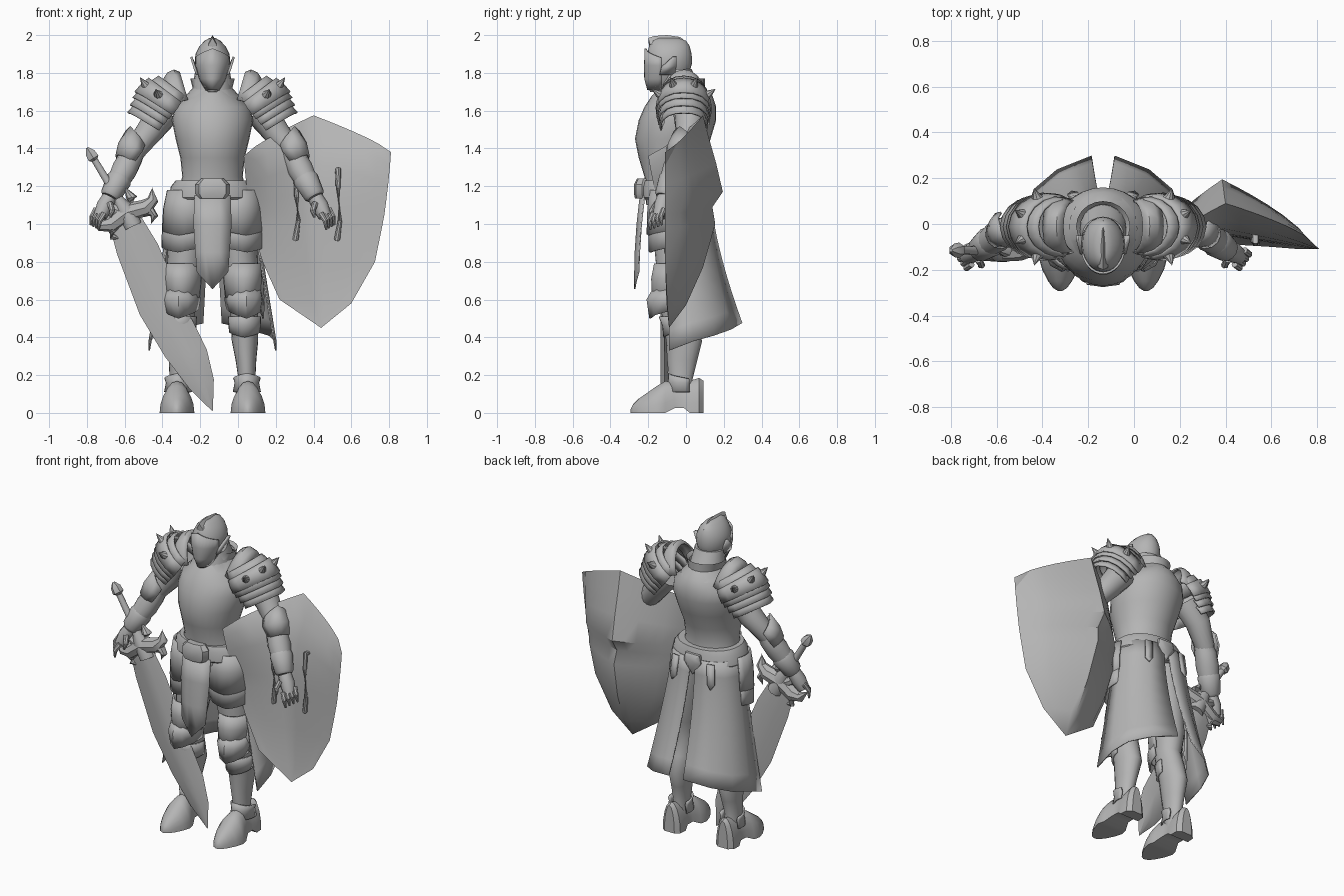
import bpy, bmesh, math
from mathutils import Vector as V

CX = -0.135          # the figure stands left of centre, its parts are modelled around it
steel = bpy.data.materials.new("grey steel")
steel.diffuse_color = (0.46, 0.46, 0.46, 1)


def make(name, verts, faces, mirror=False, solid=0, body=True):
    me = bpy.data.meshes.new(name)
    me.from_pydata([tuple(v) for v in verts], [], faces)
    bm = bmesh.new()
    bm.from_mesh(me)
    bmesh.ops.remove_doubles(bm, verts=bm.verts, dist=0.0005)
    bmesh.ops.recalc_face_normals(bm, faces=bm.faces)
    bm.to_mesh(me)
    bm.free()
    me.materials.append(steel)
    ob = bpy.data.objects.new(name, me)
    bpy.context.collection.objects.link(ob)
    ob.location.x = CX if body else 0
    if solid:
        m = ob.modifiers.new("thickness", 'SOLIDIFY')
        m.thickness, m.offset = solid, 0
    if mirror:
        ob.modifiers.new("mirror", 'MIRROR').use_mirror_merge = False
    return ob


def loft(name, rings, closed=True, caps=True, **kw):
    n = len(rings[0])
    faces = []
    for i in range(len(rings) - 1):
        for j in range(n if closed else n - 1):
            k = (j + 1) % n
            faces.append((i * n + j, i * n + k, (i + 1) * n + k, (i + 1) * n + j))
    if closed and caps:
        faces += [tuple(range(n)), tuple(range((len(rings) - 1) * n, len(rings) * n))]
    return make(name, [p for r in rings for p in r], faces, **kw)


def stack(name, rows, n=20, power=1.0, **kw):
    """Horizontal rings: z, centre x, half width, front y, back y."""
    rings = []
    for z, x, hw, yf, yb in rows:
        ring = []
        for i in range(n):
            c, s = math.cos(2 * math.pi * i / n), math.sin(2 * math.pi * i / n)
            c, s = (math.copysign(abs(q) ** power, q) for q in (c, s))
            ring.append((x + hw * c, (yf + yb) / 2 + (yb - yf) / 2 * s, z))
        rings.append(ring)
    return loft(name, rings, **kw)


def tube(name, pts, radii, n=12, **kw):
    pts = [V(p) for p in pts]
    rings = []
    for i, p in enumerate(pts):
        d = pts[min(i + 1, len(pts) - 1)] - pts[max(i - 1, 0)]
        q = d.to_track_quat('Z', 'Y')
        rings.append([p + q @ V((radii[i] * math.cos(a), radii[i] * math.sin(a), 0))
                      for a in (2 * math.pi * j / n for j in range(n))])
    return loft(name, rings, **kw)


def band(name, o, w, u, rows, amax, point=0, n=14, mirror=True, solid=0.01):
    """Curved armour plate: rows of (distance along w, radius along u, radius sideways)."""
    o, w, u = V(o), V(w).normalized(), V(u)
    u = (u - w * u.dot(w)).normalized()
    v = w.cross(u)
    rings = []
    for k, (t, ru, rv) in enumerate(rows):
        ring = []
        for j in range(n + 1):
            s = 2 * j / n - 1
            a = math.radians(amax) * s
            tip = point * (1 - abs(s)) if k == len(rows) - 1 else 0
            ring.append(o + w * (t + tip) + u * ru * math.cos(a) + v * rv * math.sin(a))
        rings.append(ring)
    return loft(name, rings, closed=False, mirror=mirror, solid=solid)


# Torso, neck and head
stack("cuirass", [(1.10, 0, .20, -.21, .10), (1.18, 0, .18, -.22, .08), (1.25, 0, .16, -.22, .07),
                  (1.35, 0, .17, -.25, .09), (1.45, 0, .195, -.27, .13), (1.55, 0, .215, -.25, .16),
                  (1.62, 0, .20, -.22, .16), (1.68, 0, .13, -.18, .14), (1.72, 0, .09, -.14, .10)],
      n=28)
stack("neck_mail", [(1.64, 0, .12, -.17, .12), (1.71, 0, .105, -.15, .09), (1.76, 0, .10, -.13, .06),
                    (1.82, 0, .09, -.12, .03)])
stack("gorget", [(1.67, 0, .15, -.18, .14), (1.72, 0, .105, -.14, .10), (1.77, 0, .118, -.12, .10),
                 (1.75, 0, .10, -.12, .085)], caps=False)
stack("helmet", [(1.70, 0, .025, -.19, -.09), (1.73, 0, .05, -.205, -.04), (1.79, 0, .078, -.212, .015),
                 (1.85, 0, .095, -.212, .032), (1.90, 0, .09, -.208, .03), (1.94, 0, .07, -.195, .02),
                 (1.97, 0, .042, -.18, 0), (1.985, 0, .015, -.15, -.04)], n=24)
band("visor", (0, -.1, 1.71), (0, 0, 1), (0, -1, 0),
     [(0, .10, .035), (.06, .116, .07), (.13, .117, .09), (.17, .114, .092)], 75, .05, mirror=False)
crest = [(-.195, 1.93), (-.20, 1.985), (-.17, 1.995), (-.10, 2.0), (-.03, 1.99), (.015, 1.95), (.03, 1.89)]
loft("helmet_crest", [[(0, y, z), (.022, y * .9 - .01, z - .035), (-.022, y * .9 - .01, z - .035)]
                      for y, z in crest])
loft("ear_wing", [[(.082, -.14, 1.79), (.082, -.06, 1.79)], [(.096, -.13, 1.83), (.096, -.05, 1.84)],
                  [(.112, -.07, 1.885), (.112, -.05, 1.885)]], closed=False, solid=.012, mirror=True)

# Belt, buckle and back tabs
stack("belt", [(1.13, 0, .225, -.225, .115), (1.14, 0, .232, -.235, .125), (1.20, 0, .22, -.235, .115),
               (1.23, 0, .195, -.225, .105)], n=28, power=.9)
stack("belt_buckle", [(1.135, 0, .07, -.27, -.19), (1.16, 0, .09, -.275, -.19), (1.21, 0, .09, -.275, -.19),
                      (1.24, 0, .06, -.26, -.19)], n=8, power=.7)
loft("back_medallion", [[(x * s, y, 1.15 + z * s) for x, z in
                         ((-.05, .05), (.05, .05), (.06, 0), (0, -.08), (-.06, 0))]
                        for s, y in ((1, .10), (1, .13), (.6, .145))])
loft("back_strap", [[(.10, .125, 1.16), (.145, .115, 1.16)], [(.11, .135, 1.04), (.155, .125, 1.04)],
                    [(.135, .14, 1.01), (.137, .14, 1.01)]], closed=False, solid=.012, mirror=True)

# Cloth: front tabard and split coat tails
loft("tabard", [[(-w, y + .015, z), (-w * .4, y, z - d * .6), (0, y - .006, z - d), (w * .4, y, z - d * .6),
                 (w, y + .015, z)] for z, w, y, d in
                ((1.15, .095, -.235, 0), (1.0, .10, -.252, 0), (.85, .09, -.262, 0), (.745, .082, -.266, .09))],
     closed=False, solid=.008)
top = [(.20, -.09), (.215, -.01), (.175, .07), (.10, .11), (.015, .125)]
low = [(.335, -.09, .33), (.335, .04, .38), (.30, .15, .41), (.20, .235, .44), (.05, .295, .475)]
rings = []
for i in range(9):
    t = i / 8
    rings.append([(a[0] + (b[0] - a[0]) * t ** 1.1, a[1] + (b[1] - a[1]) * t ** 1.5,
                   1.17 + (b[2] - 1.17) * t) for a, b in zip(top, low)])
loft("coat_tail", rings, closed=False, solid=.008, mirror=True)

# Legs and their armour
stack("leg", [(1.12, .09, .10, -.19, .08), (.9, .13, .105, -.17, .08), (.7, .16, .088, -.15, .06),
              (.58, .165, .072, -.14, .03), (.48, .17, .072, -.12, .06), (.38, .172, .07, -.105, .085),
              (.28, .177, .055, -.10, .06), (.18, .182, .045, -.09, .035), (.08, .185, .05, -.08, .05)],
      mirror=True)
band("hip_plate_lower", (.135, -.06, 1.02), (0, 0, -1), (.35, -.9, 0),
     [(0, .13, .122), (.08, .136, .128), (.13, .136, .13)], 95, .04)
band("hip_plate_upper", (.125, -.06, 1.18), (0, 0, -1), (.35, -.9, 0),
     [(0, .13, .108), (.1, .142, .13), (.2, .146, .137)], 95, .04)
band("thigh_plate", (.16, -.05, .79), (0, 0, -1), (.1, -1, 0),
     [(0, .115, .092), (.08, .13, .098), (.19, .125, .088)], 95, .04)
band("knee_plate", (.165, -.05, .65), (0, 0, -1), (.1, -1, 0),
     [(0, .125, .09), (.05, .155, .098), (.10, .14, .088)], 90, .05, n=6)
band("shin_plate", (.17, -.02, .51), (0, 0, -1), (0, -1, 0),
     [(0, .12, .082), (.05, .10, .08), (.08, .095, .078)], 90, .03)
band("knee_back_plate", (.165, -.04, .72), (0, 0, -1), (1, .2, 0),
     [(0, .10, .10), (.1, .105, .09), (.15, .105, .07)], 50, .07)
band("ankle_plate", (.182, -.01, .15), (0, 0, 1), (0, -1, 0),
     [(-.04, .085, .07), (.01, .08, .06), (.03, .08, .068)], 110, .03)
boot = []
for y, w, z0, h in [(-.293, .008, 0, .02), (-.28, .03, 0, .045), (-.25, .052, 0, .075), (-.20, .078, 0, .11),
                    (-.15, .092, 0, .145), (-.11, .082, 0, .168), (-.06, .06, .025, .165),
                    (-.01, .058, .025, .165), (.02, .066, 0, .17), (.07, .062, 0, .185), (.092, .035, 0, .17)]:
    boot.append([(.188 + w * math.cos(a), y, z0 + (h - z0) * math.sin(a))
                 for a in (math.pi * j / 10 for j in range(11))])
loft("boot", boot, mirror=True)

# Shoulder armour: overlapping pointed bands with spikes
O, W, U = V((.20, -.012, 1.67)), V((.6, 0, -.8)), V((.8, 0, .6))
band("shoulder_neck_guard", (.17, -.01, 1.63), (1, 0, -.3), (.1, 0, 1),
     [(-.045, .165, .11), (-.02, .185, .12), (.015, .18, .125), (.05, .15, .125)], 85, n=10)
for i, (t, h, ru, rv) in enumerate([(-.04, .07, .145, .125), (.0, .08, .18, .14), (.05, .06, .17, .137),
                                    (.10, .05, .158, .13), (.14, .05, .145, .12)]):
    band(f"shoulder_plate_{i + 1}", O, W, U,
         [(t, ru - .012, rv - .01), (t + h * .5, ru, rv), (t + h, ru + .004, rv + .005)], 105, .025, n=10)
for i, deg in enumerate((-62, -22, 22, 62)):
    a = math.radians(deg)
    d = (U * math.cos(a) * 1.2 + W.cross(U) * math.sin(a))
    p = O + W * .04 + d * .135
    tube(f"shoulder_spike_{i + 1}", [p, p + d * .018, p + d * .055 - W * .015], [.026, .02, .001], 8, mirror=True)

# Arms and gauntlets
S, E, R = V((.25, .015, 1.60)), V((.415, -.02, 1.385)), V((.545, -.115, 1.14))
tube("upper_arm", [S, S.lerp(E, .5) + V((0, .02, 0)), E, E + V((.02, -.01, -.03))], [.085, .073, .058, .05],
     16, mirror=True)
tube("forearm", [E + V((-.02, 0, .03)), E.lerp(R, .15), E.lerp(R, .4), E.lerp(R, .75), R],
     [.05, .064, .068, .055, .044], 16, mirror=True)
tube("cuff", [E.lerp(R, .55), E.lerp(R, .62), E.lerp(R, .95), R], [.06, .068, .056, .045], 14, mirror=True)
band("elbow_plate", E + V((.005, 0, 0)), E - R, (.6, -.45, .3),
     [(-.07, .07, .06), (0, .088, .08), (.04, .085, .072)], 90, .06, n=6)
tube("palm", [R, R + V((.025, -.01, -.045)), R + V((.05, -.025, -.10))], [.04, .045, .036], 10, mirror=True)
for i in range(4):
    b = R + V((.03 + i * .014, -.06 + i * .02, -.085 + i * .008))
    tube(f"finger_{i + 1}", [b, b + V((.022, -.018, -.04)), b + V((.028, -.012, -.085))],
         [.015, .014, .006], 8, mirror=True)
tube("thumb", [R + V((.0, -.04, -.03)), R + V((-.015, -.065, -.07)), R + V((-.005, -.07, -.105))],
     [.017, .015, .007], 8, mirror=True)

# Shield: thick body with a smooth front, a ridged back and two grips
# rows: left rim, centre (x, front y, back y, z), right rim
key = [((.03, -.20, 1.36), (.40, .09, .09, 1.575), (.81, -.11, 1.38)),
       ((.035, -.19, 1.30), (.395, .025, .12, 1.46), (.805, -.11, 1.31)),
       ((.045, -.17, 1.20), (.39, -.02, .16, 1.32), (.795, -.11, 1.21)),
       ((.053, -.15, 1.11), (.385, -.04, .195, 1.17), (.783, -.11, 1.11)),
       ((.06, -.135, 1.05), (.39, -.045, .14, 1.09), (.775, -.11, 1.05)),
       ((.075, -.12, .98), (.40, -.05, .155, 1.0), (.762, -.11, .98)),
       ((.13, -.11, .80), (.42, -.055, .09, .77), (.725, -.11, .80)),
       ((.22, -.105, .60), (.435, -.07, .0, .57), (.60, -.10, .58)),
       ((.44, -.09, .45), (.44, -.09, -.09, .45), (.44, -.09, .45))]
for side, power in (("front", .9), ("back", .65)):
    rings = []
    for i, (l, c, r) in enumerate(key):
        ring, mid = [], (c[0], c[1] if side == "front" else c[2], c[3])
        for j in range(-6, 7):
            e, f = (l if j < 0 else r), 1 - abs(j) / 6
            pw = (1, power if i else .65, .8)
            ring.append(tuple(e[k] + (mid[k] - e[k]) * f ** p for k, p in enumerate(pw)))
        rings.append(ring)
    loft("shield_" + side, rings, closed=False, body=False)
for i, (x, z0, z1) in enumerate([(.31, .92, 1.24), (.53, .92, 1.29)]):
    tube(f"shield_grip_{i + 1}", [(x, .0, z0 + .02), (x - .005, -.075, z0), (x + .01, -.085, z0 + .1),
                                  (x, -.085, z1 - .1), (x, -.075, z1), (x, .0, z1 - .02)],
         [.014, .016, .012, .012, .016, .014], 8, body=False)

# Sword, point down beside the leg
SY = -.115


def sw(a, b):
    return (-.59 + .9 * a + .44 * b, SY, 1.06 + .44 * a - .9 * b)


blade = [((-.675, .97), (-.52, 1.05)), ((-.64, .84), (-.425, .895)), ((-.52, .52), (-.29, .59)),
         ((-.385, .295), (-.165, .335)), ((-.255, .125), (-.128, .178)), ((-.137, .01), (-.133, .012))]
rings = []
for (lx, lz), (rx, rz) in blade:
    p, q = V((lx, SY, lz)), V((rx, SY, rz))
    th = V((0, min(.02, (q - p).length * .15), 0))
    rings.append([p, p.lerp(q, .35) - th, p.lerp(q, .65) - th, q, p.lerp(q, .65) + th, p.lerp(q, .35) + th])
loft("sword_blade", rings, body=False)
tube("sword_grip", [sw(0, .08), sw(0, -.02), sw(-.01, -.1), sw(-.03, -.33)], [.05, .05, .022, .018], 10, body=False)
tube("sword_pommel", [sw(-.029, -.32), sw(-.03, -.335), sw(-.034, -.37), sw(-.037, -.40)],
     [.016, .034, .03, .008], 6, body=False)
for n, s in (("outer", -1), ("inner", 1)):
    tube(f"sword_guard_{n}", [sw(0, 0), sw(s * .10, .02), sw(s * .155, 0), sw(s * .18, -.06)],
         [.05, .045, .03, .002], 8, body=False)
    tube(f"sword_hook_{n}", [sw(s * .05, .02), sw(s * .12, .045), sw(s * .125, .08), sw(s * .088, .112)],
         [.035, .03, .02, .002], 8, body=False)
    tube(f"sword_horn_{n}", [sw(s * .02, -.01), sw(s * .06, -.06), sw(s * .05, -.126)],
         [.04, .03, .002], 8, body=False)

# Smooth shading with sharp edges kept
bpy.ops.object.select_all(action='SELECT')
bpy.context.view_layer.objects.active = bpy.context.selected_objects[0]
bpy.ops.object.shade_smooth_by_angle(angle=math.radians(38))
